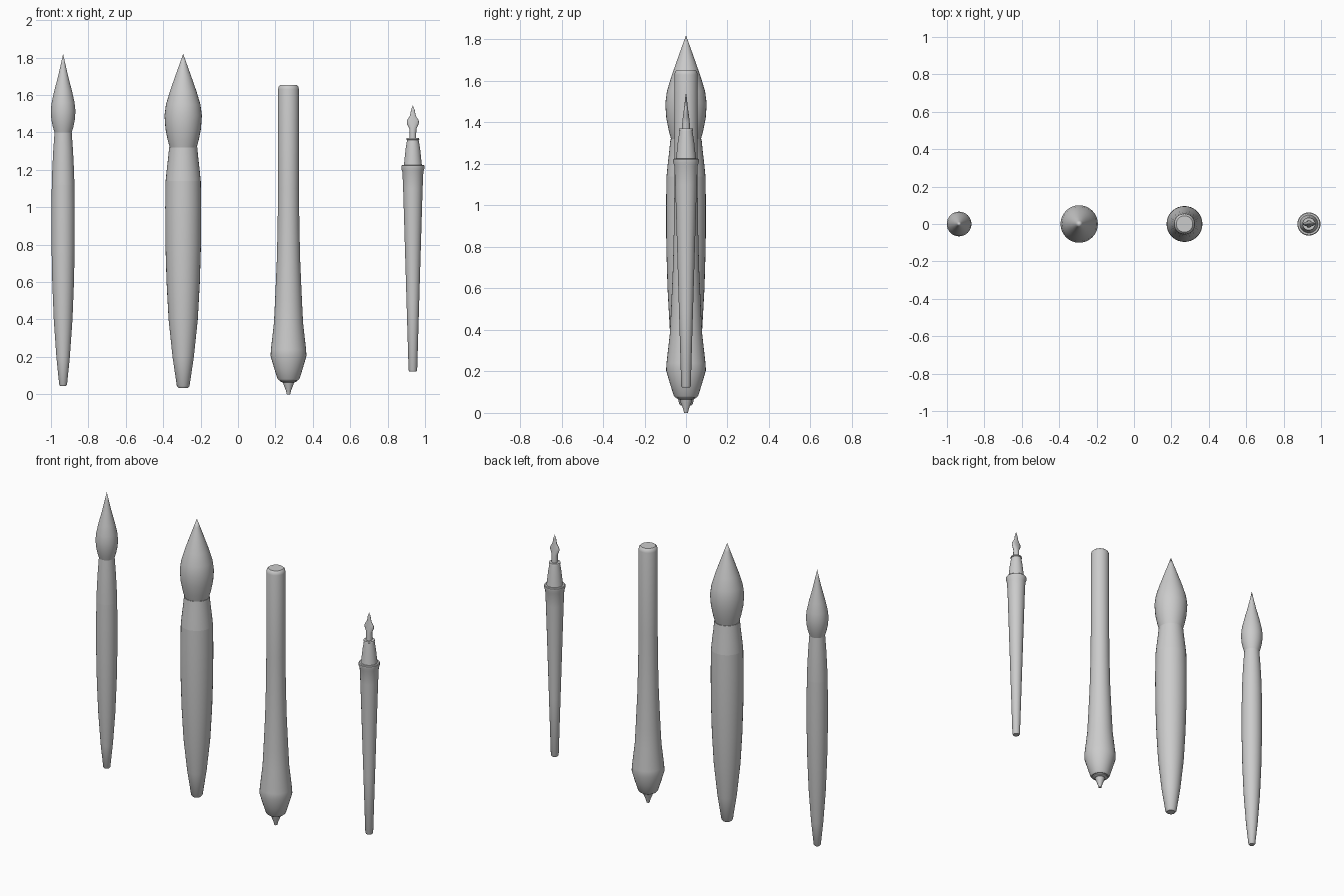
import bpy, bmesh, math


def loft(name, cx, profile, sides=32):
    """Stack of closed rings; profile rows are (z, radius) or (z, x radius, y radius)."""
    bm = bmesh.new()
    rings = []
    for row in profile:
        z, rx, ry = row[0], row[1], row[-1]
        if rx == 0:
            rings.append([bm.verts.new((0, 0, z))])
            continue
        rings.append([bm.verts.new((rx * math.cos(math.tau * i / sides),
                                    ry * math.sin(math.tau * i / sides), z))
                      for i in range(sides)])
    for a, b in zip(rings, rings[1:]):
        for i in range(sides):
            j = (i + 1) % sides
            if len(b) == 1:
                bm.faces.new((a[i], a[j], b[0]))
            elif len(a) == 1:
                bm.faces.new((a[0], b[j], b[i]))
            else:
                bm.faces.new((a[i], a[j], b[j], b[i]))
    for end in (rings[0], rings[-1]):
        if len(end) > 1:
            bm.faces.new(end)
    bmesh.ops.recalc_face_normals(bm, faces=bm.faces)
    mesh = bpy.data.meshes.new(name)
    bm.to_mesh(mesh)
    bm.free()
    ob = bpy.data.objects.new(name, mesh)
    ob.location.x = cx
    bpy.context.collection.objects.link(ob)
    bpy.ops.object.select_all(action='DESELECT')
    ob.select_set(True)
    bpy.context.view_layer.objects.active = ob
    bpy.ops.object.shade_smooth_by_angle(angle=math.radians(35))
    return ob


# Thin brush
X = -0.935
loft("thin_brush_handle", X, [(.045, .016), (.052, .021), (.2, .036), (.4, .050), (.6, .058),
                              (.8, .062), (1.0, .062), (1.12, .0605)])
loft("thin_brush_ferrule", X, [(1.12, .0605), (1.2, .058), (1.3, .053), (1.4, .046)])
loft("thin_brush_bristles", X, [(1.4, .046), (1.43, .055), (1.47, .063), (1.515, .066), (1.56, .061),
                                (1.62, .048), (1.7, .027), (1.77, .011), (1.82, 0)])

# Thick brush
X = -0.293
loft("thick_brush_handle", X, [(.035, .026), (.045, .034), (.2, .057), (.4, .078), (.6, .089),
                               (.8, .095), (1.0, .096), (1.14, .094)])
loft("thick_brush_ferrule", X, [(1.14, .094), (1.2, .088), (1.26, .081), (1.32, .075)])
loft("thick_brush_bristles", X, [(1.32, .072), (1.36, .083), (1.42, .095), (1.49, .1), (1.55, .092),
                                 (1.62, .071), (1.7, .043), (1.77, .018), (1.82, 0)])

# Stylus
X = 0.27
loft("stylus_body", X, [(.075, .052), (.083, .059), (.14, .077), (.205, .096), (.24, .094), (.38, .078),
                        (.5, .072), (.7, .063), (.9, .058), (1.1, .056), (1.63, .056),
                        (1.645, .053), (1.654, .044)])
loft("stylus_collar", X, [(.064, .035), (.07, .045), (.08, .045)])
loft("stylus_tip", X, [(0, .009), (.02, .014), (.05, .026), (.07, .031)])

# Dip pen
X = 0.935
loft("pen_handle", X, [(.122, .019), (.13, .023), (.5, .034), (.8, .043), (1.1, .052),
                       (1.19, .056), (1.208, .062), (1.222, .062), (1.226, .058)])
loft("pen_grip", X, [(1.22, .049), (1.235, .047), (1.31, .039), (1.36, .031), (1.362, .035),
                     (1.37, .033)])
loft("pen_nib", X, [(1.36, .018, .019), (1.4, .018, .018), (1.42, .019, .016), (1.45, .033, .012),
                    (1.465, .031, .010), (1.49, .015, .007), (1.52, .010, .004), (1.545, 0)], 24)
